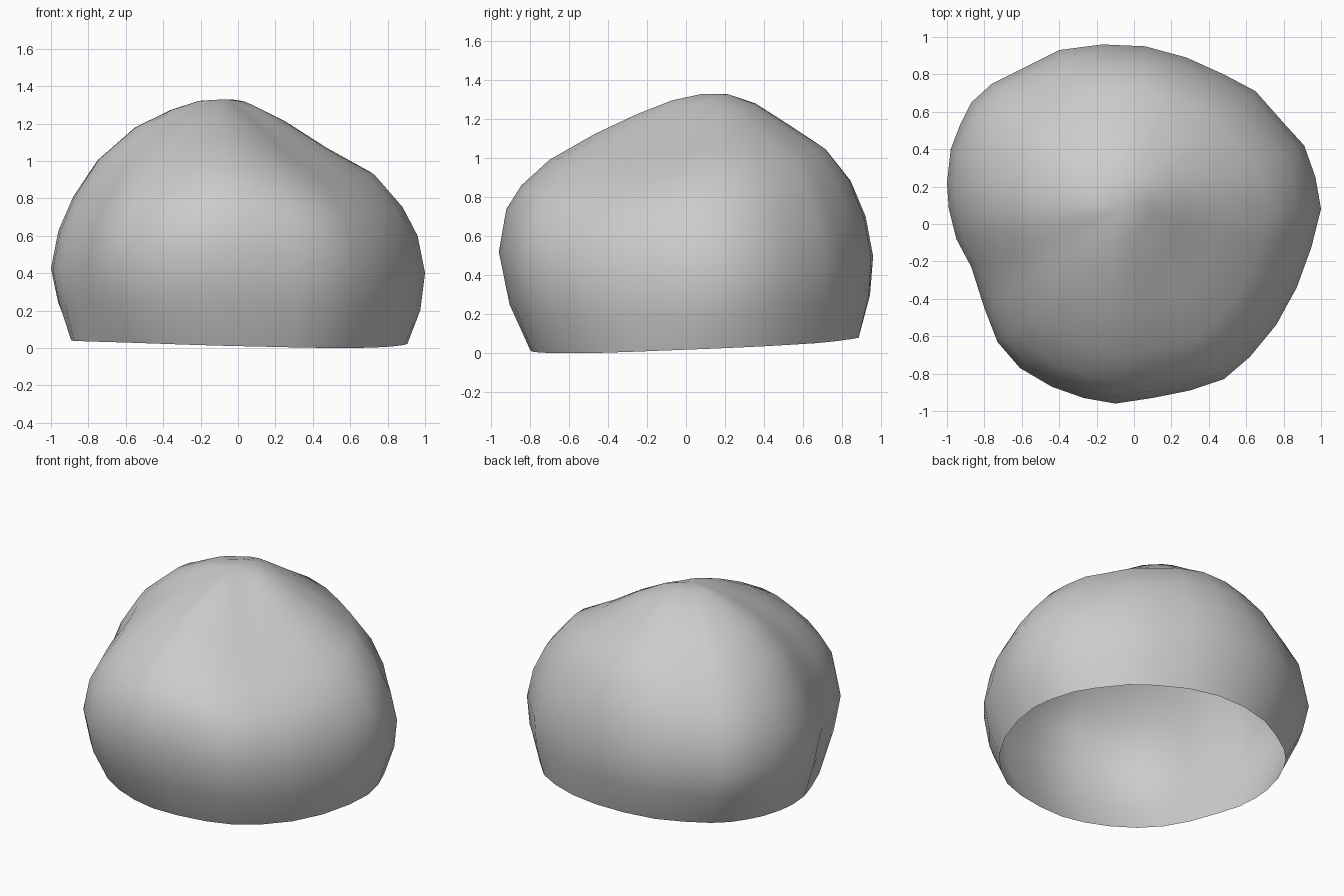
import bpy, bmesh, math

# Widest plan outline of the dome, counter-clockwise from +x
OUTLINE = [(1.0, .08), (.97, .25), (.91, .42), (.8, .54), (.65, .71), (.48, .80), (.28, .89), (.06, .95),
           (-.17, .96), (-.4, .93), (-.58, .84), (-.76, .75), (-.87, .65), (-.93, .53), (-.98, .4), (-1.0, .22),
           (-.99, .08), (-.95, -.08), (-.87, -.23), (-.8, -.45), (-.73, -.63), (-.61, -.77), (-.44, -.87),
           (-.27, -.93), (-.1, -.96), (.1, -.93), (.3, -.89), (.48, -.83), (.62, -.71), (.76, -.54),
           (.87, -.34), (.95, -.12)]

# Each ring: outline scale, roundness, centre shift x, y, heights every 45 degrees from +x
RINGS = [
    (.90, .6, .005, .045, [.02, .05, .08, .06, .04, .03, .01, .00]),
    (.97, .15, .005, .02, [.20, .26, .30, .27, .24, .23, .25, .20]),
    (1.0, 0, 0, 0, [.40, .44, .50, .46, .42, .46, .52, .42]),
    (.96, 0, 0, 0, [.60, .62, .70, .67, .62, .66, .74, .61]),
    (.88, 0, 0, 0, [.75, .80, .89, .82, .81, .80, .86, .74]),
    (.74, 0, -.01, .01, [.92, .99, 1.05, .98, 1.01, .96, .99, .88]),
    (.52, 0, -.03, .03, [1.05, 1.12, 1.17, 1.16, 1.18, 1.12, 1.12, 1.02]),
    (.32, 0, -.04, .05, [1.18, 1.24, 1.28, 1.27, 1.27, 1.23, 1.22, 1.15]),
    (.15, 0, -.06, .07, [1.28, 1.315, 1.33, 1.32, 1.32, 1.30, 1.295, 1.27]),
]
APEX = (-.07, .08, 1.33)


def periodic(values, angle):
    """Smooth closed interpolation of evenly spaced values."""
    n = len(values)
    t = (angle / math.tau * n) % n
    i = int(t)
    u = t - i
    a, b, c, d = (values[(i + k) % n] for k in (-1, 0, 1, 2))
    return .5 * (2 * b + (c - a) * u + (2 * a - 5 * b + 4 * c - d) * u * u
                 + (3 * b - a - 3 * c + d) * u ** 3)


# Open-bottomed irregular dome, its rim eased towards a plain ellipse
bm = bmesh.new()
loops = []
for scale, blend, dx, dy, heights in RINGS:
    ring = []
    for x, y in OUTLINE:
        a = math.atan2(y, x)
        px = x * (1 - blend) + 1.005 * math.cos(a) * blend
        py = y * (1 - blend) + .925 * math.sin(a) * blend
        ring.append(bm.verts.new((px * scale + dx, py * scale + dy, max(0, periodic(heights, a)))))
    loops.append(ring)
n = len(OUTLINE)
for low, high in zip(loops, loops[1:]):
    for i in range(n):
        j = (i + 1) % n
        bm.faces.new((low[i], low[j], high[j], high[i]))
top = bm.verts.new(APEX)
for i in range(n):
    bm.faces.new((loops[-1][i], loops[-1][(i + 1) % n], top))
for f in bm.faces:
    f.smooth = True
mesh = bpy.data.meshes.new("dome_shell")
bm.to_mesh(mesh)
bm.free()
obj = bpy.data.objects.new("dome_shell", mesh)
bpy.context.collection.objects.link(obj)
